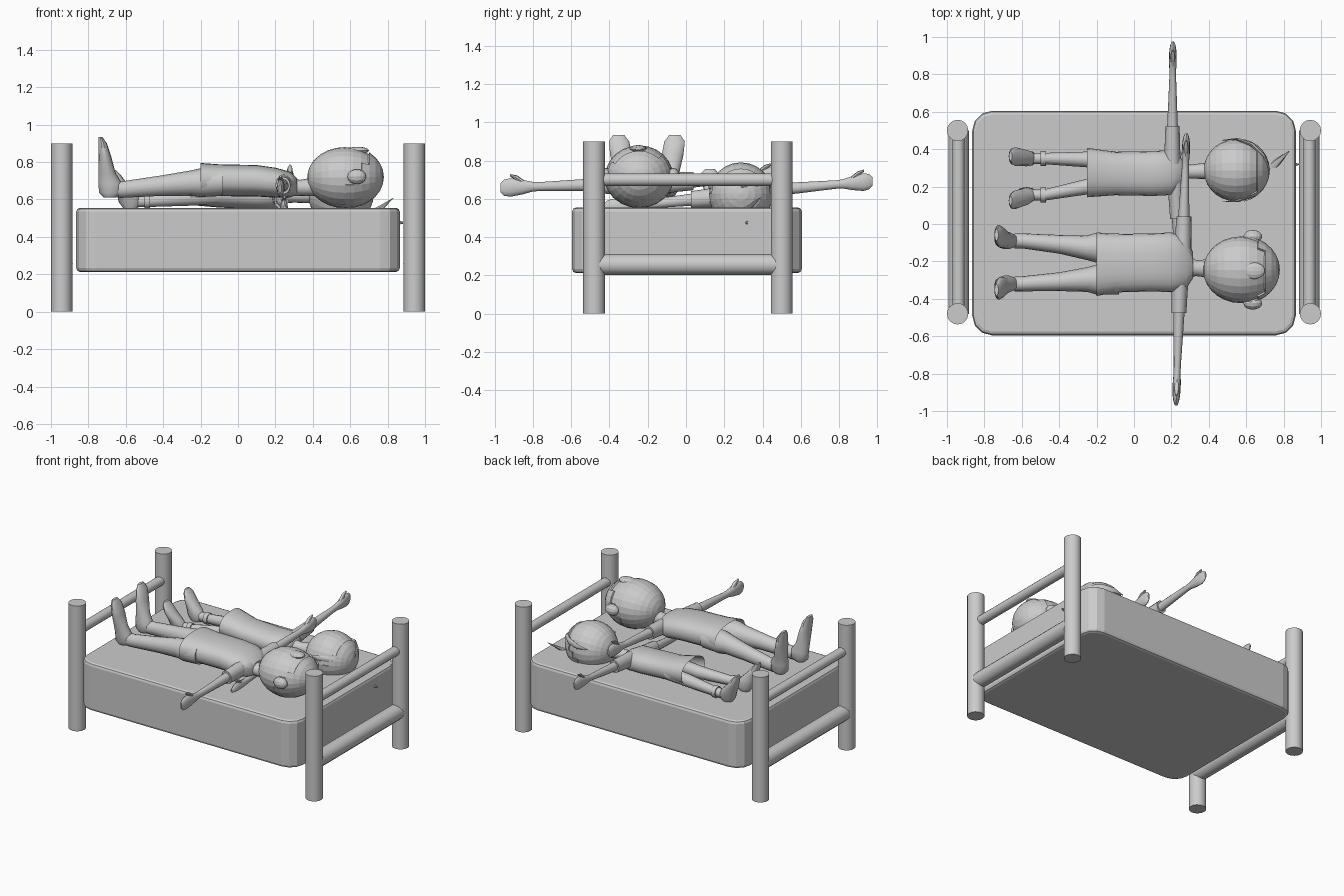
import bpy, bmesh, math
from mathutils import Vector

if "Cube" in bpy.data.objects:
    bpy.data.objects.remove(bpy.data.objects["Cube"])

GREY = bpy.data.materials.new("plain grey")
GREY.diffuse_color = (0.6, 0.6, 0.6, 1)
GREY.use_nodes = True
GREY.node_tree.nodes["Principled BSDF"].inputs["Base Color"].default_value = GREY.diffuse_color
X, Y, Z = Vector((1, 0, 0)), Vector((0, 1, 0)), Vector((0, 0, 1))


def finish(name, bm, smooth=None):
    bmesh.ops.recalc_face_normals(bm, faces=bm.faces)
    me = bpy.data.meshes.new(name)
    bm.to_mesh(me)
    bm.free()
    me.materials.append(GREY)
    ob = bpy.data.objects.new(name, me)
    bpy.context.collection.objects.link(ob)
    if smooth:
        bpy.ops.object.select_all(action='DESELECT')
        ob.select_set(True)
        bpy.context.view_layer.objects.active = ob
        bpy.ops.object.shade_smooth_by_angle(angle=math.radians(smooth))
    return ob


def sgnpow(c, e):
    return math.copysign(abs(c) ** e, c)


def loft(name, rings, u=Y, v=Z, n=16, e=1.0, open_start=False, smooth=40):
    """Rings are (x, y, z, half size along u, half size along v)."""
    bm = bmesh.new()
    loops = []
    for x, y, z, a, b in rings:
        loops.append([bm.verts.new(Vector((x, y, z))
                      + u * a * sgnpow(math.cos(2 * math.pi * i / n), e)
                      + v * b * sgnpow(math.sin(2 * math.pi * i / n), e)) for i in range(n)])
    for p, q in zip(loops, loops[1:]):
        for i in range(n):
            bm.faces.new((p[i], p[(i + 1) % n], q[(i + 1) % n], q[i]))
    if not open_start:
        bm.faces.new(loops[0])
    bm.faces.new(loops[-1])
    return finish(name, bm, smooth)


def ball(name, c, r, keep=None, n=24, m=14, smooth=None):
    """Ellipsoid with its poles along x; keep(lx, ly, lz) trims it to a shell."""
    bm = bmesh.new()
    bmesh.ops.create_uvsphere(bm, u_segments=n, v_segments=m, radius=1)
    for vert in bm.verts:
        vert.co = Vector((vert.co.z, vert.co.y, -vert.co.x))
    if keep:
        bad = [f for f in bm.faces if not keep(*f.calc_center_median())]
        bmesh.ops.delete(bm, geom=bad, context='FACES')
    for vert in bm.verts:
        vert.co = Vector(c) + Vector([vert.co[i] * r[i] for i in range(3)])
    return finish(name, bm, smooth)


def arm(name, a, b, k=1.0):
    """Arm along y from shoulder a to fingertips b, with flat hand and thumb."""
    a, b = Vector(a), Vector(b)
    prof = [(0, .035, .04), (.3, .027, .03), (.68, .018, .022), (.74, .018, .024),
            (.82, .021, .036), (.92, .019, .046), (.97, .014, .04), (1, .006, .022)]
    loft(name, [(*a.lerp(b, t), p * k, q * k) for t, p, q in prof], X, Z, 12)
    loft(name + "_sleeve", [(*a.lerp(b, t), p * k, q * k) for t, p, q in
                            [(-.1, .045, .055), (.12, .04, .048), (.24, .038, .045)]], X, Z, 12)
    s = a.lerp(b, .8)
    d = (b - a).normalized()
    loft(name + "_thumb", [(*(s + d * f * k + Z * h * k), w * k, w * k) for f, h, w in
                           [(0, .015, .014), (.04, .045, .014), (.075, .06, .006)]], X, Z, 8)


# Mattress: rounded corners in plan, then softened top and bottom rims
bm = bmesh.new()
bmesh.ops.create_cube(bm, size=1)
for vert in bm.verts:
    vert.co = Vector((vert.co.x * 1.73, vert.co.y * 1.2 + .005, vert.co.z * .342 + .384))
up = [e for e in bm.edges if abs(e.verts[0].co.z - e.verts[1].co.z) > .1]
bmesh.ops.bevel(bm, geom=up, offset=.105, segments=3, profile=.5, affect='EDGES')
rim = [e for e in bm.edges if abs(e.verts[0].co.z - e.verts[1].co.z) < .01]
bmesh.ops.bevel(bm, geom=rim, offset=.02, segments=2, profile=.5, affect='EDGES')
finish("mattress", bm)

# Bed frame: four posts, two rails at each end
for sx, end in ((-1, "foot"), (1, "head")):
    for y, side in ((-.48, "front"), (.5, "back")):
        loft(f"{end}_{side}_post", [(sx * .943, y, z, .057, .057) for z in (0, .9)], X, Y, 16)
    for z, r, label in ((.7, .033, "upper"), (.257, .055, "lower")):
        loft(f"{end}_{label}_rail", [(sx * .938, y, z, r, r) for y in (-.48, .5)], X, Z, 12)

# Larger sleeper: body
loft("large_shirt", [(-.2, -.215, .705, .17, .09), (-.1, -.21, .703, .156, .085),
                     (.1, -.205, .7, .155, .084), (.2, -.205, .69, .16, .08),
                     (.28, -.21, .68, .135, .068), (.315, -.22, .67, .07, .045)],
     n=24, e=.8, open_start=True)
loft("large_neck", [(.28, -.225, .668, .07, .05), (.33, -.235, .662, .043, .043),
                    (.42, -.24, .67, .05, .05)])
for y0, y1, sp, side in ((-.127, -.09, .02, "left"), (-.297, -.32, -.02, "right")):
    loft(f"large_{side}_leg", [(-.08, y0, .695, .08, .075), (-.2, y0, .69, .08, .077),
                               (-.25, y0, .688, .066, .068), (-.4, (y0 + y1) / 2, .675, .05, .055),
                               (-.6, y1, .655, .04, .045), (-.64, y1, .653, .04, .045)])
    # shoe, toes pointing up and splayed outward
    loft(f"large_{side}_shoe", [(-.685, y1, .612, .035, .03), (-.68, y1, .635, .063, .045),
                                (-.682, y1, .685, .064, .045), (-.7, y1 + sp * .5, .74, .046, .047),
                                (-.712, y1 + sp, .83, .034, .058), (-.724, y1 + sp * 1.5, .9, .023, .055),
                                (-.735, y1 + sp * 1.6, .934, .01, .03)], X, Y, 14)
arm("large_right_arm", (.245, -.32, .68), (.225, -.97, .658), 1.05)
arm("large_left_arm", (.262, -.1, .685), (.28, .485, .72), 1.05)

# Larger sleeper: head, hair shell, fringe, ears, nose
ball("large_head", (.57, -.245, .717), (.2, .178, .163))
hair = ball("large_hair", (.575, -.245, .72), (.205, .184, .168),
            lambda x, y, z: x > .25 + .5 * z + .08 * math.sin(7 * y))
hair.modifiers.new("thickness", 'SOLIDIFY').thickness = .012
ball("large_fringe", (.64, -.25, .862), (.06, .045, .02), n=12, m=8)
for s in (-1, 1):
    ball("large_ear", (.635, -.245 + s * .178, .722), (.05, .035, .04), n=12, m=8)

# Smaller sleeper: body in a flared dress
loft("small_dress", [(-.25, .275, .655, .132, .085), (-.1, .27, .632, .116, .075),
                     (.1, .27, .622, .12, .074), (.2, .275, .622, .12, .073),
                     (.25, .28, .62, .08, .05), (.265, .28, .62, .045, .035)],
     n=20, e=.85, open_start=True)
loft("small_neck", [(.23, .28, .62, .05, .04), (.3, .28, .62, .037, .037),
                    (.41, .285, .625, .045, .045)])
for y0, y1, sp, side in ((.345, .35, .012, "left"), (.2, .155, -.03, "right")):
    loft(f"small_{side}_leg", [(-.1, y0, .62, .045, .045), (-.25, y0, .61, .042, .043),
                               (-.48, y1, .592, .03, .032), (-.56, y1, .59, .03, .032)], n=12)
    loft(f"small_{side}_sock", [(-.47, y1, .592, .039, .04), (-.5, y1, .592, .039, .04)], n=12)
    loft(f"small_{side}_shoe", [(-.575, y1, .555, .04, .03), (-.575, y1, .585, .062, .042),
                                (-.595, y1 + sp * .4, .635, .055, .045),
                                (-.63, y1 + sp * .8, .69, .034, .05),
                                (-.65, y1 + sp, .735, .02, .045),
                                (-.66, y1 + sp, .757, .008, .024)], X, Y, 12)
arm("small_left_arm", (.205, .38, .64), (.208, .975, .692))
arm("small_right_arm", (.225, .17, .61), (.25, -.43, .55))

# Smaller sleeper: head, hair shell, side locks and tufts behind the head
ball("small_head", (.545, .287, .628), (.172, .166, .163))
hair = ball("small_hair", (.55, .287, .628), (.176, .171, .167),
            lambda x, y, z: x > .3 + .55 * z)
hair.modifiers.new("thickness", 'SOLIDIFY').thickness = .008
loft("left_lock", [(.47, .448, .675, .002, .003), (.55, .455, .68, .008, .018),
                   (.63, .425, .685, .012, .025), (.69, .365, .68, .012, .025),
                   (.725, .29, .67, .006, .01)], (X + Y).normalized(), Z, 8)
loft("right_lock", [(.475, .118, .675, .002, .003), (.55, .122, .67, .008, .018),
                    (.64, .155, .665, .01, .022), (.705, .23, .66, .005, .01)],
     (X - Y).normalized(), Z, 8)
loft("upper_tuft", [(.68, .25, .51, .03, .02), (.76, .325, .553, .02, .014),
                    (.83, .39, .607, .002, .002)], (X - Y).normalized(), Z, 8)
loft("lower_tuft", [(.66, .28, .5, .03, .03), (.8, .31, .48, .02, .02),
                    (.882, .32, .475, .004, .006)], Y, Z, 8)
